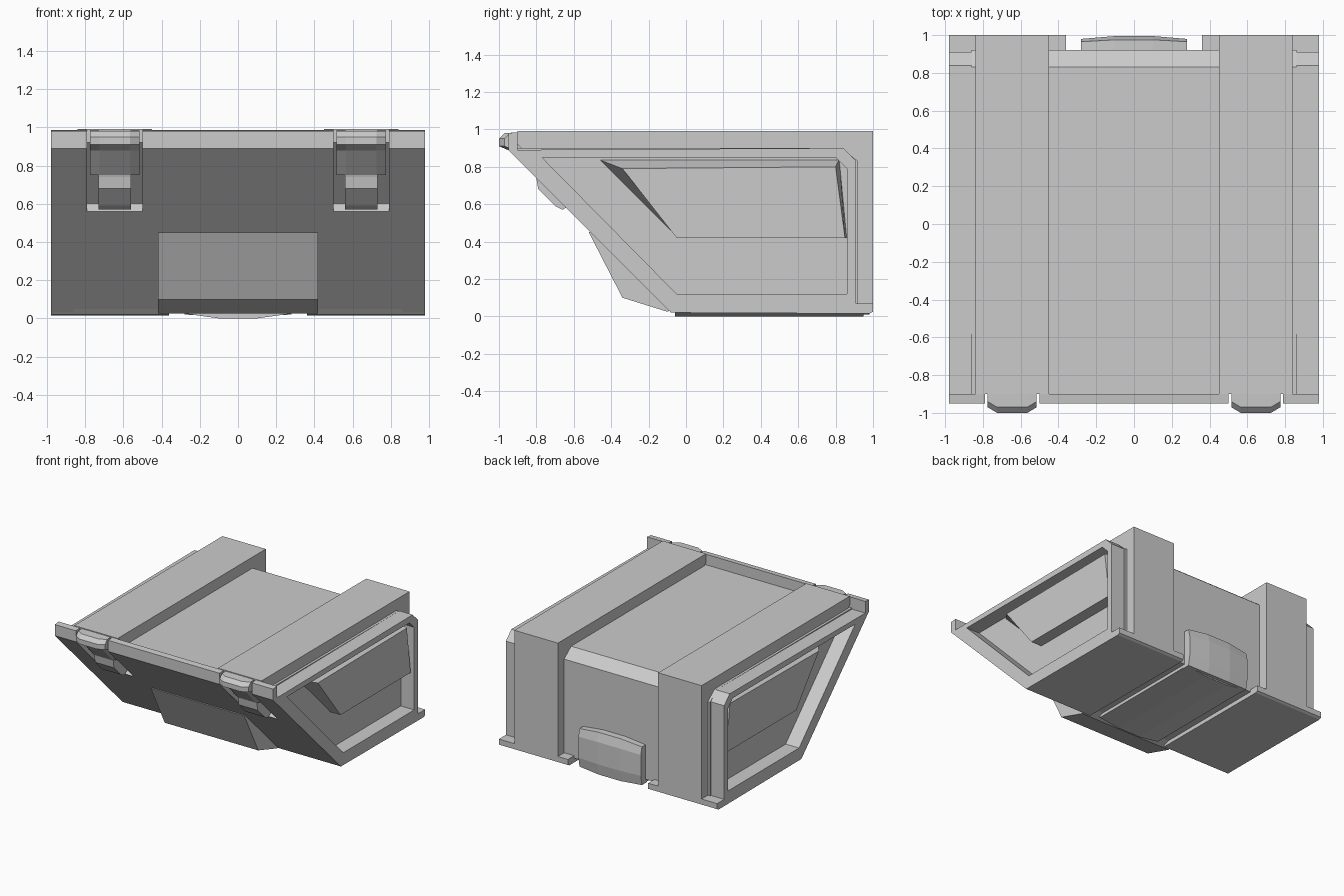
import bpy, bmesh

if "Cube" in bpy.data.objects:
    bpy.data.objects.remove(bpy.data.objects["Cube"])


def finish(name, bm):
    bmesh.ops.recalc_face_normals(bm, faces=bm.faces)
    mesh = bpy.data.meshes.new(name)
    bm.to_mesh(mesh)
    bm.free()
    ob = bpy.data.objects.new(name, mesh)
    bpy.context.collection.objects.link(ob)
    return ob


def loft(name, sections):
    """Join (x, [(y, z), ...]) sections into a capped solid."""
    bm = bmesh.new()
    rings = [[bm.verts.new((x, y, z)) for y, z in prof] for x, prof in sections]
    n = len(rings[0])
    for a, b in zip(rings, rings[1:]):
        for i in range(n):
            j = (i + 1) % n
            bm.faces.new((a[i], a[j], b[j], b[i]))
    bm.faces.new(rings[0])
    bm.faces.new(rings[-1])
    return finish(name, bm)


def prism(name, x0, x1, prof):
    return loft(name, [(x0, prof), (x1, prof)])


def frame(name, x0, x1, outer, inner):
    """Open ring between two outlines with the same point count."""
    bm = bmesh.new()
    loops = [[bm.verts.new((x, y, z)) for y, z in p]
             for x, p in ((x0, outer), (x1, outer), (x1, inner), (x0, inner))]
    n = len(outer)
    for k in range(4):
        a, b = loops[k], loops[(k + 1) % 4]
        for i in range(n):
            j = (i + 1) % n
            bm.faces.new((a[i], a[j], b[j], b[i]))
    return finish(name, bm)


def shift(prof, d):
    return [(y + d, z) for y, z in prof]


# Main body between the side frames
core = prism("body", -0.86, 0.86, [(-0.95, 0.89), (-0.94, 0.9), (0.83, 0.9), (0.92, 0.83),
                                   (0.92, 0.05), (-0.11, 0.05)])

# Raised rim along the top front edge, interrupted by the latches
rim = [(-0.95, 0.89), (-0.95, 0.98), (-0.9, 0.985), (-0.9, 0.89)]
prism("front_rim_middle", -0.5, 0.5, rim)

# Lower front box
box = [(-0.52, 0.45), (-0.34, 0.1), (-0.1, 0.025), (0.0, 0.06), (-0.45, 0.45)]
prism("front_box", -0.42, 0.42, box)

# Faceted centre panel on the underside
belly = bmesh.new()
section = [(-0.28, 0.06), (-0.28, 0.025), (-0.1, 0.0), (0.1, 0.0), (0.28, 0.025), (0.28, 0.06)]
ends = [[belly.verts.new((x, y, z)) for x, z in section] for y in (-0.06, 0.95)]
for i in range(6):
    j = (i + 1) % 6
    belly.faces.new((ends[0][i], ends[0][j], ends[1][j], ends[1][i]))
belly.faces.new(ends[0])
belly.faces.new(ends[1])
finish("underside_panel", belly)

# Back latch plate, slightly bowed and narrowed at the sides
plate = [(0.9, 0.01), (0.98, 0.01), (0.995, 0.1), (0.995, 0.28), (0.975, 0.35), (0.9, 0.35)]
edge = [(0.9, 0.02), (0.965, 0.02), (0.98, 0.1), (0.98, 0.27), (0.965, 0.33), (0.9, 0.33)]
loft("back_latch", [(-0.28, edge), (-0.1, plate), (0.1, plate), (0.28, edge)])

outer = [(-0.95, 0.89), (0.84, 0.9), (0.91, 0.83), (0.91, 0.03), (-0.09, 0.03)]
inner = [(-0.77, 0.85), (0.8, 0.85), (0.86, 0.79), (0.86, 0.12), (-0.05, 0.12)]
hook = [(-0.88, 0.985), (-0.97, 0.98), (-1.0, 0.95), (-1.0, 0.91), (-0.93, 0.88),
        (-0.81, 0.75), (-0.75, 0.75), (-0.84, 0.88)]
tab = [(-0.82, 0.8), (-0.8, 0.74), (-0.79, 0.68), (-0.7, 0.59), (-0.66, 0.57), (-0.58, 0.62), (-0.74, 0.8)]
pocket = [(-0.66, 0.52), (-0.58, 0.6), (-0.9, 0.92), (-1.1, 0.92), (-1.1, 0.5)]

for s, side in ((1, "right"), (-1, "left")):
    # Side frame with the raised block inside its recess
    frame(side + "_side_frame", s * 0.86, s * 0.98, outer, inner)
    loft(side + "_side_block", [
        (s * 0.85, [(-0.47, 0.84), (0.82, 0.84), (0.86, 0.42), (-0.05, 0.42)]),
        (s * 0.955, [(-0.34, 0.79), (0.8, 0.8), (0.85, 0.42), (-0.05, 0.42)])])
    prism(side + "_front_rim", s * 0.79, s * 0.98, rim)
    # Strap over top and back
    prism(side + "_strap", s * 0.45, s * 0.84, [(-0.9, 0.99), (1.0, 0.99), (1.0, 0.03),
                                                (0.85, 0.03), (0.85, 0.85), (-0.83, 0.85), (-0.9, 0.92)])
    # Base plate
    prism(side + "_base_plate", s * 0.36, s * 0.98, [(-0.08, 0.02), (0.98, 0.015), (1.0, 0.025),
                                                     (1.0, 0.07), (0.88, 0.07), (-0.125, 0.07)])
    # Front latch: hook, tab and the pocket behind them
    c = 0.645
    loft(side + "_latch_hook", [(s * (c - 0.13), shift(hook, 0.03)), (s * (c - 0.08), hook),
                                (s * (c + 0.08), hook), (s * (c + 0.13), shift(hook, 0.03))])
    prism(side + "_latch_tab", s * (c - 0.085), s * (c + 0.085), tab)
    cutter = prism(side + "_pocket_cutter", s * 0.5, s * 0.79, pocket)
    cutter.hide_render = True
    cutter.hide_viewport = True
    mod = core.modifiers.new(side + "_pocket", 'BOOLEAN')
    mod.operation = 'DIFFERENCE'
    mod.solver = 'EXACT'
    mod.object = cutter
